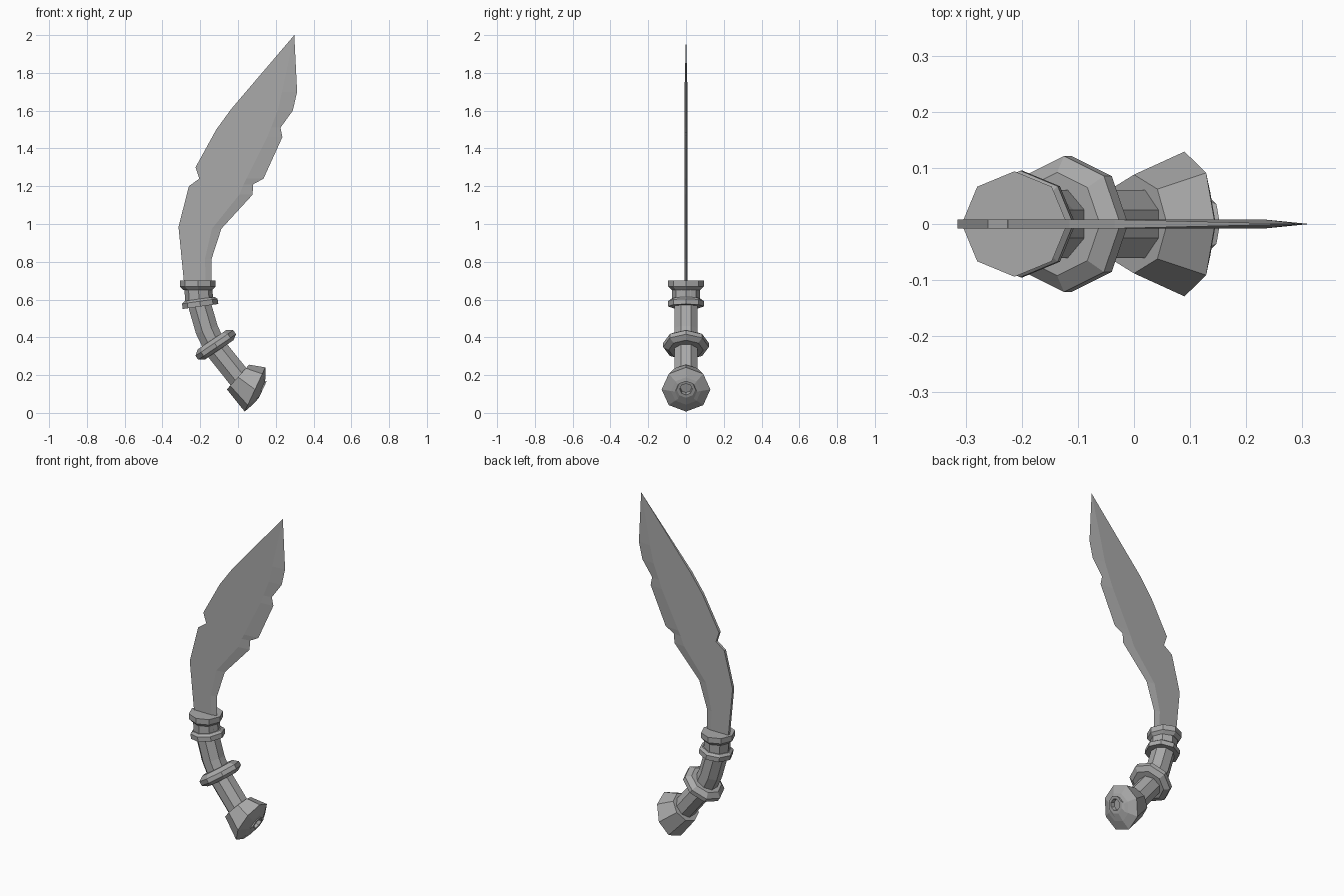
import bpy, bmesh
from math import sin, cos, radians, pi
from mathutils import Vector

cube = bpy.data.objects.get("Cube")
if cube:
    bpy.data.objects.remove(cube, do_unlink=True)

GREY = (0.4, 0.4, 0.4, 1)
steel = bpy.data.materials.new("grey steel")
steel.use_nodes = True
steel.diffuse_color = GREY
steel.node_tree.nodes["Principled BSDF"].inputs["Base Color"].default_value = GREY


def finish(name, bm):
    bmesh.ops.recalc_face_normals(bm, faces=bm.faces)
    mesh = bpy.data.meshes.new(name)
    bm.to_mesh(mesh)
    bm.free()
    mesh.materials.append(steel)
    obj = bpy.data.objects.new(name, mesh)
    bpy.context.collection.objects.link(obj)
    return obj


def loft(name, stations, phase=0.0, sides=8):
    """Skin octagons along the xz plane; a station is (x, z, radius, tilt)."""
    bm = bmesh.new()
    rings = []
    for x, z, r, tilt in stations:
        t = radians(tilt)
        u, v = Vector((cos(t), 0, sin(t))), Vector((0, 1, 0))
        angles = [2 * pi * (k + phase) / sides for k in range(sides)]
        rings.append([bm.verts.new(Vector((x, 0, z)) + r * (cos(a) * u + sin(a) * v))
                      for a in angles])
    for a, b in zip(rings, rings[1:]):
        for k in range(sides):
            j = (k + 1) % sides
            bm.faces.new((a[k], a[j], b[j], b[k]))
    bm.faces.new(rings[0])
    bm.faces.new(rings[-1])
    return finish(name, bm)


def collar(name, x, z, tilt, profile):
    """Turned ring; the profile lists (distance down the axis, radius)."""
    t = radians(tilt)
    return loft(name, [(x + d * sin(t), z - d * cos(t), r, tilt) for d, r in profile])


# Blade: flat body with a thick spine, ground down to a sharp nicked edge
spine = [(-.285, .68), (-.315, .985), (-.26, 1.2), (-.205, 1.24), (-.225, 1.3),
         (-.115, 1.5), (-.035, 1.61)]
tip = (.298, 2.0)
edge = [(.313, 1.7), (.29, 1.6), (.225, 1.51), (.235, 1.46), (.135, 1.24),
        (.08, 1.21), (.077, 1.155), (-.088, .975), (-.14, .815), (-.14, .68)]
grind = [.08, .08, .05, .08, .09, .05, .07, .05, .035, .03]
HALF = 0.008

bm = bmesh.new()
tip_v = bm.verts.new((tip[0], 0, tip[1]))
edge_v = [bm.verts.new((x, 0, z)) for x, z in edge]
spines = []
for side in (-1, 1):
    back = [bm.verts.new((x, side * HALF, z)) for x, z in spine]
    ridge = [bm.verts.new((x - g, side * HALF, z)) for (x, z), g in zip(edge, grind)]
    bm.faces.new(back + [tip_v] + ridge)
    bm.faces.new((tip_v, edge_v[0], ridge[0]))
    for i in range(len(edge) - 1):
        bm.faces.new((ridge[i], edge_v[i], edge_v[i + 1], ridge[i + 1]))
    spines.append(back)
front, rear = spines
for i in range(len(spine) - 1):
    bm.faces.new((front[i], front[i + 1], rear[i + 1], rear[i]))
bm.faces.new((front[-1], tip_v, rear[-1]))
finish("blade", bm)

# Curved eight-sided grip
loft("grip", [(-.207, .66, .066, 2), (-.2, .56, .066, 10), (-.165, .44, .066, 20),
              (-.12, .345, .066, 32), (.02, .17, .066, 42)], phase=0.5)

# Collars under the blade and at mid grip
collar("top_collar", -.213, .7, 0, [(0, .094), (.032, .094), (.05, .076)])
collar("collar_neck", -.21, .66, 4, [(0, .074), (.07, .074)])
collar("lower_collar", -.204, .603, 8, [(0, .08), (.012, .095), (.04, .095)])
collar("middle_collar", -.137, .388, 34, [(0, .092), (.022, .121), (.047, .121), (.066, .092)])

# Flared pommel with a stepped, hollow end
loft("pommel", [(.0, .19, .088, 48), (.09, .124, .129, 65), (.112, .116, .08, 65),
                (.118, .113, .058, 65), (.132, .125, .05, 65), (.132, .125, .033, 65),
                (.112, .134, .03, 65)])
